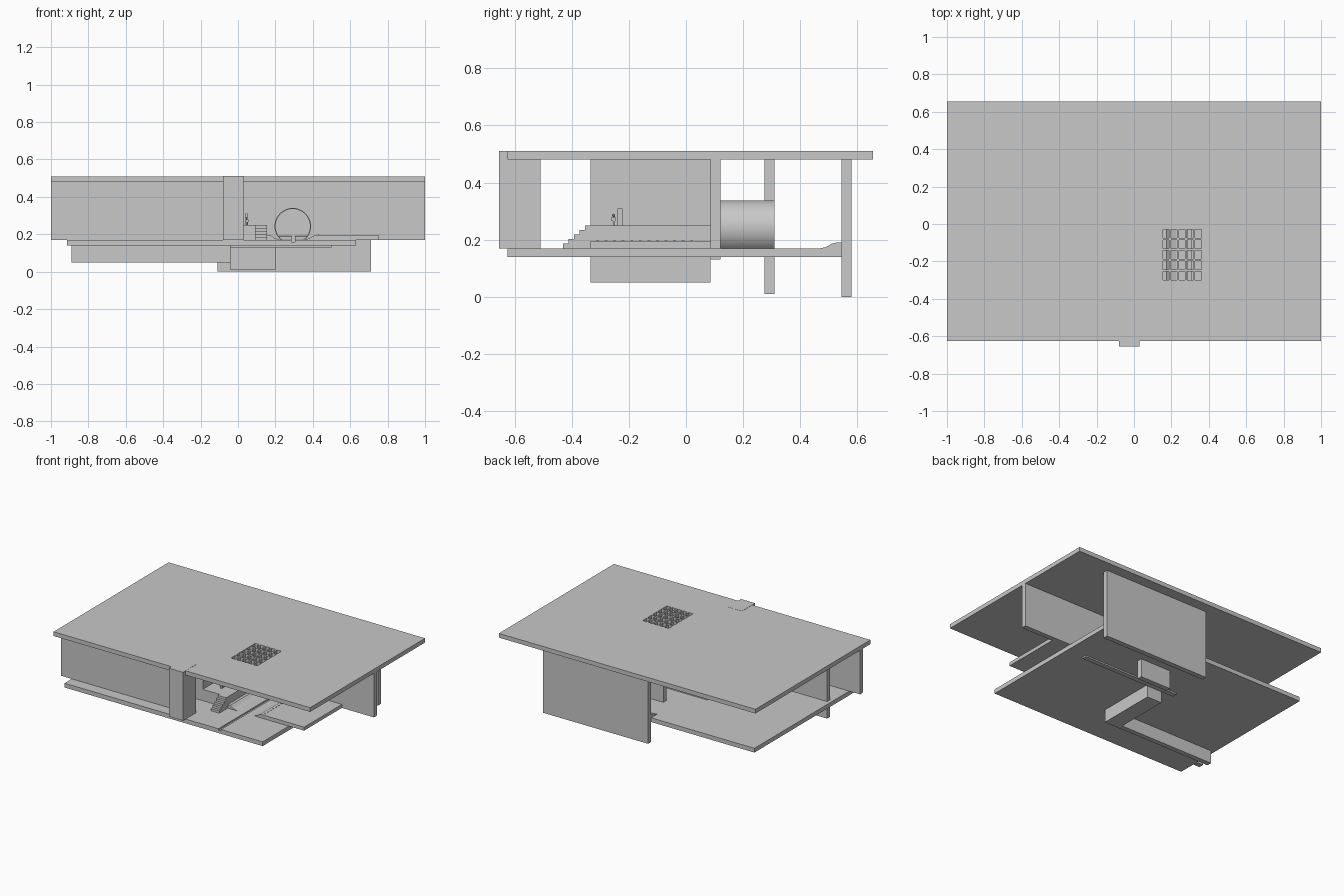
import bpy, bmesh, math

if "Cube" in bpy.data.objects:
    bpy.data.objects.remove(bpy.data.objects["Cube"])

mat = bpy.data.materials.new("light_grey")
mat.diffuse_color = (0.58, 0.58, 0.58, 1)
mat.use_nodes = True
mat.node_tree.nodes["Principled BSDF"].inputs["Base Color"].default_value = mat.diffuse_color


def finish(name, bm):
    bmesh.ops.recalc_face_normals(bm, faces=bm.faces)
    me = bpy.data.meshes.new(name)
    bm.to_mesh(me)
    bm.free()
    me.materials.append(mat)
    ob = bpy.data.objects.new(name, me)
    bpy.context.collection.objects.link(ob)
    return ob


def add_box(bm, x0, x1, y0, y1, z0, z1):
    vs = bmesh.ops.create_cube(bm, size=1)["verts"]
    for v in vs:
        v.co.x = x1 if v.co.x > 0 else x0
        v.co.y = y1 if v.co.y > 0 else y0
        v.co.z = z1 if v.co.z > 0 else z0


def box(name, *b):
    bm = bmesh.new()
    add_box(bm, *b)
    return finish(name, bm)


def prism(name, pts, axis, a, b):
    """Extrude an (x,z) profile along y, or a (y,z) profile along x."""
    bm = bmesh.new()
    place = (lambda p, t: (p[0], t, p[1])) if axis == "y" else (lambda p, t: (t, p[0], p[1]))
    lo = [bm.verts.new(place(p, a)) for p in pts]
    hi = [bm.verts.new(place(p, b)) for p in pts]
    bm.faces.new(lo)
    bm.faces.new(hi)
    n = len(pts)
    for i in range(n):
        j = (i + 1) % n
        bm.faces.new((lo[i], lo[j], hi[j], hi[i]))
    return finish(name, bm)


# roof slab in four strips around the skylight opening
SX0, SX1, SY0, SY1 = 0.145, 0.37, -0.31, -0.02
RZ = (0.48, 0.51)
bm = bmesh.new()
xs, ys = [-1, SX0, SX1, 1], [-0.625, SY0, SY1, 0.655]
cols = {}
for k, z in enumerate(RZ):
    for i, x in enumerate(xs):
        for j, y in enumerate(ys):
            cols[i, j, k] = bm.verts.new((x, y, z))
for k in (0, 1):
    for i in range(3):
        for j in range(3):
            if (i, j) != (1, 1):
                bm.faces.new([cols[c + (k,)] for c in ((i, j), (i + 1, j), (i + 1, j + 1), (i, j + 1))])
for i in range(3):
    for e in (((i, 0), (i + 1, 0)), ((i, 3), (i + 1, 3)), ((0, i), (0, i + 1)), ((3, i), (3, i + 1))):
        bm.faces.new((cols[e[0] + (0,)], cols[e[1] + (0,)], cols[e[1] + (1,)], cols[e[0] + (1,)]))
ring = [(1, 1), (2, 1), (2, 2), (1, 2)]
for i in range(4):
    p, q = ring[i], ring[(i + 1) % 4]
    bm.faces.new((cols[p + (0,)], cols[q + (0,)], cols[q + (1,)], cols[p + (1,)]))
finish("roof", bm)

# skylight grille
bm = bmesh.new()
for i in range(6):
    x = SX0 + 0.005 + i * (SX1 - SX0 - 0.01) / 5
    add_box(bm, x - 0.005, x + 0.005, SY0, SY1, *RZ)
    y = SY0 + 0.005 + i * (SY1 - SY0 - 0.01) / 5
    add_box(bm, SX0, SX1, y - 0.005, y + 0.005, *RZ)
finish("skylight_grille", bm)

# floor slab with a narrow groove
prism("floor", [(-0.915, 0.14), (0.63, 0.14), (0.63, 0.17), (0.305, 0.17), (0.305, 0.16),
                (0.285, 0.16), (0.285, 0.17), (-0.915, 0.17)], "y", -0.625, 0.545)

# walls
box("front_pillar", -0.08, 0.03, -0.655, -0.51, 0.17, 0.511)
box("front_wall", -1, -0.08, -0.545, -0.51, 0.17, 0.48)
box("side_wall", -0.89, -0.15, -0.335, -0.30, 0.05, 0.48)
box("core_wall", -0.155, -0.04, -0.335, 0.085, 0.05, 0.48)
box("inner_wall", -0.04, 0.20, 0.275, 0.31, 0.01, 0.48)
box("back_wall", -0.11, 0.71, 0.545, 0.58, 0.0, 0.48)
box("middle_wall_sill", -0.25, 0.5, 0.085, 0.12, 0.13, 0.145)

# middle wall with a round opening, and the tunnel behind it
CX, CZ, R = 0.293, 0.243, 0.095


def arc(r, n=40):
    a = math.asin((0.17 - CZ) / r)
    return [(CX + r * math.cos(a + (math.pi - 2 * a) * i / n),
             CZ + r * math.sin(a + (math.pi - 2 * a) * i / n)) for i in range(n + 1)]


prism("middle_wall", [(-0.25, 0.17)] + arc(R)[::-1] + [(1, 0.17), (1, 0.48), (-0.25, 0.48)],
      "y", 0.085, 0.12)
tunnel = prism("tunnel", arc(R) + arc(R - 0.003)[::-1], "y", 0.12, 0.31)
bpy.context.view_layer.objects.active = tunnel
tunnel.select_set(True)
bpy.ops.object.shade_smooth_by_angle(angle=math.radians(30))

# raised landing, its sloped edge, and the low platform on the right
box("landing", -0.04, 0.155, -0.335, 0.085, 0.17, 0.25)
prism("left_slope", [(0.155, 0.17), (0.225, 0.17), (0.195, 0.18), (0.175, 0.195), (0.155, 0.195)],
      "y", -0.335, 0.085)
prism("platform", [(0.36, 0.17), (0.75, 0.17), (0.75, 0.195), (0.41, 0.195), (0.385, 0.18)],
      "y", -0.335, 0.085)
bm = bmesh.new()
for i in range(12):
    y = -0.31 + i * 0.03
    add_box(bm, 0.427, 0.433, y - 0.005, y + 0.005, 0.19, 0.198)
finish("platform_studs", bm)

# stairs
pts = [(-0.335, 0.17), (-0.43, 0.17)]
for i in range(5):
    y = -0.43 + i * 0.019
    pts += [(y, 0.186 + i * 0.016), (y + 0.019, 0.186 + i * 0.016)]
prism("stairs", pts, "x", 0.09, 0.155)

# curved kerb at the back wall, split by the groove
kerb = [(0.47, 0.17), (0.545, 0.17), (0.545, 0.19), (0.525, 0.19), (0.51, 0.186), (0.49, 0.174)]
prism("kerb_left", kerb, "x", -0.11, 0.285)
prism("kerb_right", kerb, "x", 0.305, 0.63)

# small standing figure and the post beside it
box("post", 0.04, 0.052, -0.24, -0.222, 0.25, 0.31)
bm = bmesh.new()
add_box(bm, 0.041, 0.046, -0.256, -0.249, 0.25, 0.266)
add_box(bm, 0.048, 0.053, -0.256, -0.249, 0.25, 0.266)
add_box(bm, 0.039, 0.055, -0.26, -0.246, 0.265, 0.28)
head = bmesh.ops.create_icosphere(bm, subdivisions=1, radius=0.006)["verts"]
bmesh.ops.translate(bm, verts=head, vec=(0.047, -0.253, 0.285))
finish("figure", bm)
